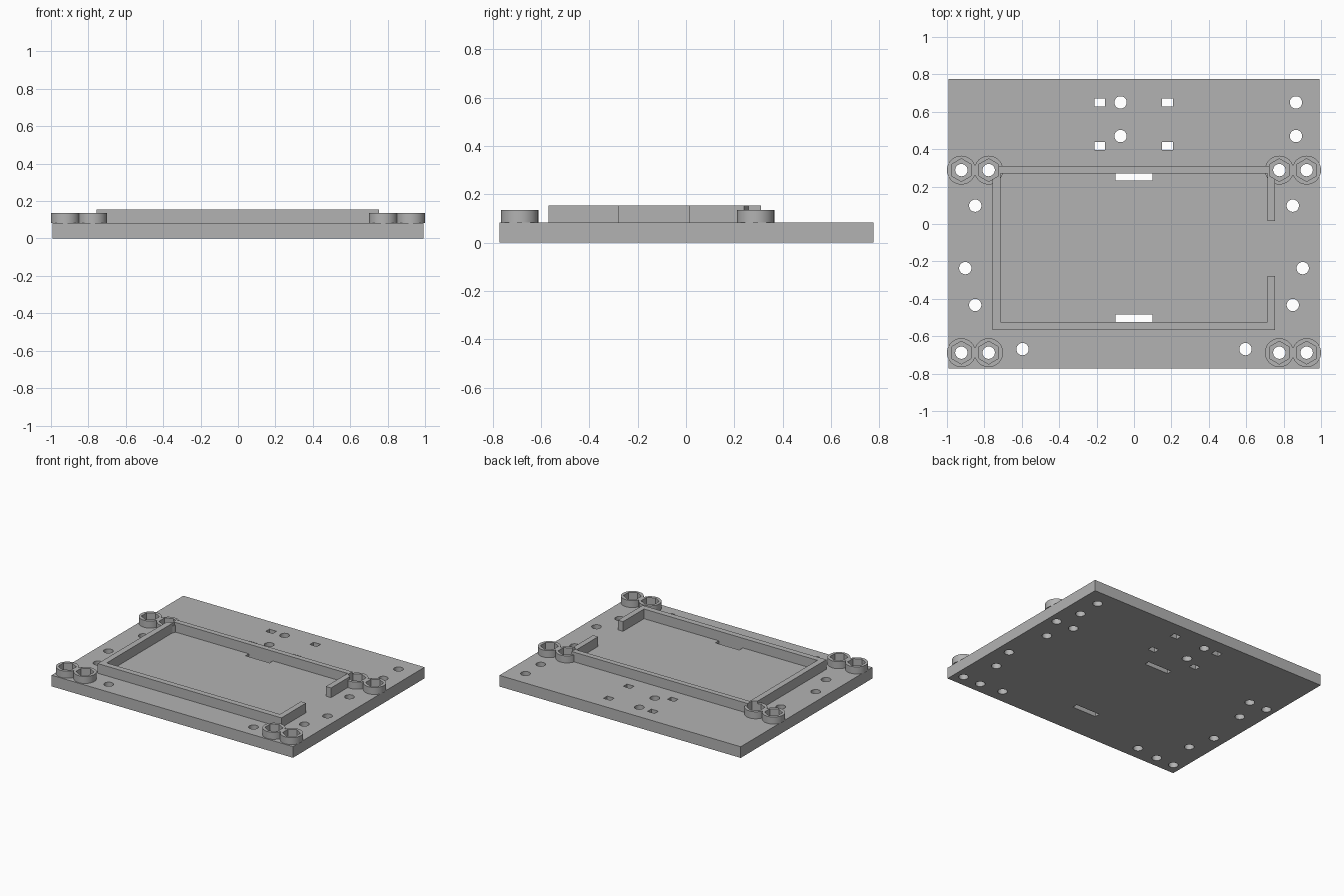
import bpy, bmesh, math

if "Cube" in bpy.data.objects:
    bpy.data.objects.remove(bpy.data.objects["Cube"])

PLATE_TOP, BOSS_TOP, WALL_TOP = 0.083, 0.135, 0.155

grey = bpy.data.materials.new("grey plastic")
grey.diffuse_color = (0.45, 0.45, 0.45, 1)
grey.use_nodes = True
grey.node_tree.nodes["Principled BSDF"].inputs["Base Color"].default_value = grey.diffuse_color


def extrude(name, outlines, z0, z1):
    """One object made of upright prisms, one for each closed outline."""
    bm = bmesh.new()
    for pts in outlines:
        face = bm.faces.new([bm.verts.new((x, y, z0)) for x, y in pts])
        up = bmesh.ops.extrude_face_region(bm, geom=[face])["geom"]
        bmesh.ops.translate(bm, vec=(0, 0, z1 - z0),
                            verts=[v for v in up if isinstance(v, bmesh.types.BMVert)])
    bmesh.ops.recalc_face_normals(bm, faces=bm.faces)
    mesh = bpy.data.meshes.new(name)
    bm.to_mesh(mesh)
    bm.free()
    mesh.materials.append(grey)
    ob = bpy.data.objects.new(name, mesh)
    bpy.context.collection.objects.link(ob)
    return ob


def rect(x0, x1, y0, y1):
    return [(x0, y0), (x1, y0), (x1, y1), (x0, y1)]


def ring(cx, cy, r, n):
    # First corner points along +y, so hexagons stand on a point
    return [(cx + r * math.sin(-2 * math.pi * i / n),
             cy + r * math.cos(2 * math.pi * i / n)) for i in range(n)]


def boolean(ob, other, operation="DIFFERENCE"):
    mod = ob.modifiers.new(operation.lower(), "BOOLEAN")
    mod.operation, mod.solver, mod.object = operation, "EXACT", other
    bpy.context.view_layer.objects.active = ob
    bpy.ops.object.modifier_apply(modifier=mod.name)


def smooth(ob):
    bpy.ops.object.select_all(action="DESELECT")
    ob.select_set(True)
    bpy.context.view_layer.objects.active = ob
    bpy.ops.object.shade_smooth_by_angle(angle=math.radians(30))


# Base plate with screw holes, cable slots and strap slots
bosses = [(s * x, y) for s in (-1, 1) for x in (0.777, 0.923) for y in (0.288, -0.688)]
screws = [(-0.072, 0.65), (-0.072, 0.47), (0.866, 0.65), (0.866, 0.47)]
screws += [(s * x, y) for s in (-1, 1)
           for x, y in ((0.849, 0.098), (0.902, -0.236), (0.849, -0.433), (0.596, -0.669))]
slots = [rect(x - 0.029, x + 0.029, y - 0.022, y + 0.022)
         for x in (-0.183, 0.18) for y in (0.65, 0.417)]
slots += [rect(-0.1, 0.098, 0.232, 0.27), rect(-0.1, 0.098, -0.525, -0.485)]

plate = extrude("base_plate", [rect(-0.993, 0.993, -0.772, 0.775)], 0, PLATE_TOP)
holes = extrude("hole_cutter",
                [ring(x, y, 0.033, 32) for x, y in bosses + screws] + slots, -0.1, 0.3)
boolean(plate, holes)
smooth(plate)

# Hexagonal nut pockets, cut through the bosses and the frame corners
nuts = extrude("nut_cutter", [ring(x, y, 0.061, 6) for x, y in bosses], PLATE_TOP - 0.02, 0.3)

# Paired round nut bosses at the corners
for side, s in (("left", -1), ("right", 1)):
    for end, y in (("back", 0.288), ("front", -0.688)):
        pair = extrude(f"nut_boss_{end}_{side}", [ring(s * 0.777, y, 0.077, 48)],
                       PLATE_TOP, BOSS_TOP)
        second = extrude("second_boss", [ring(s * 0.923, y, 0.077, 48)],
                         PLATE_TOP, BOSS_TOP)
        boolean(pair, second, "UNION")
        bpy.data.objects.remove(second)
        boolean(pair, nuts)
        smooth(pair)

# Retaining frame, open in the middle of its right side
frame = extrude("retaining_frame", [[
    (0.755, 0.015), (0.755, 0.31), (-0.757, 0.31), (-0.757, -0.568),
    (0.755, -0.568), (0.755, -0.278), (0.713, -0.278), (0.713, -0.525),
    (-0.713, -0.525), (-0.713, 0.27), (0.713, 0.27), (0.713, 0.015)]],
    PLATE_TOP, WALL_TOP)
boolean(frame, nuts)

for cutter in (holes, nuts):
    bpy.data.objects.remove(cutter)
